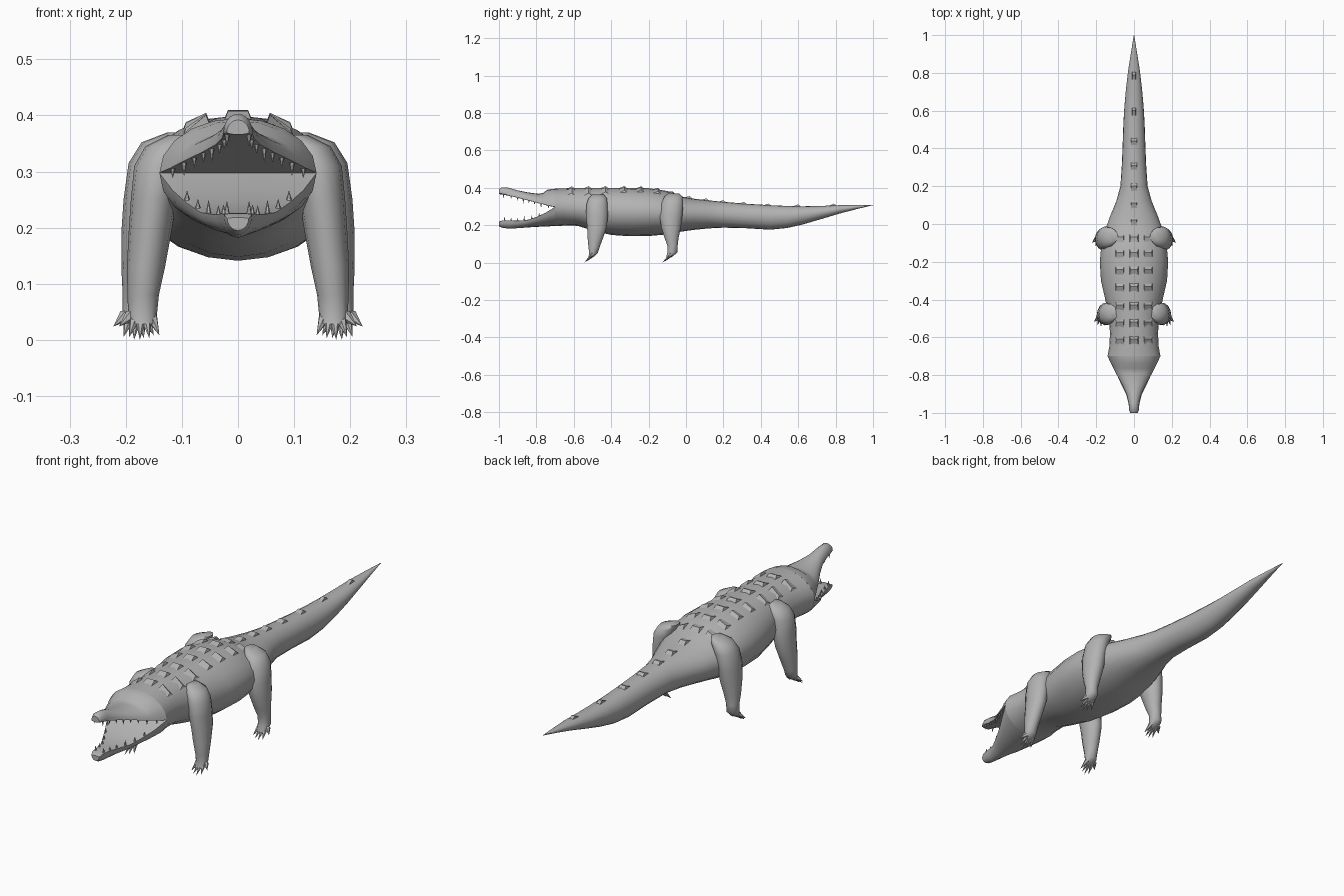
import bpy, bmesh, math
from mathutils import Vector

skin = bpy.data.materials.new("grey_skin")
skin.diffuse_color = (0.45, 0.45, 0.45, 1)


def finish(name, bm, angle=50):
    bmesh.ops.recalc_face_normals(bm, faces=bm.faces)
    me = bpy.data.meshes.new(name)
    bm.to_mesh(me)
    bm.free()
    me.materials.append(skin)
    me.shade_smooth()
    me.set_sharp_from_angle(angle=math.radians(angle))
    ob = bpy.data.objects.new(name, me)
    bpy.context.collection.objects.link(ob)
    return ob


def loft(bm, rings):
    vs = [[bm.verts.new(p) for p in r] for r in rings]
    n = len(vs[0])
    for a, b in zip(vs, vs[1:]):
        for i in range(n):
            j = (i + 1) % n
            bm.faces.new((a[i], a[j], b[j], b[i]))
    bm.faces.new(vs[0])
    bm.faces.new(vs[-1])


def cross(y, w, zb, zt, zm, n=20):
    """Cross-section with separate upper and lower half heights."""
    pts = []
    for i in range(n):
        a = 2 * math.pi * i / n
        s = math.sin(a)
        pts.append((w * math.cos(a), y, zm + s * ((zt - zm) if s > 0 else (zm - zb))))
    return pts


def spike(bm, base, tip, r, n=6):
    base, tip = Vector(base), Vector(tip)
    q = (tip - base).to_track_quat('Z', 'Y')
    ring = [bm.verts.new(base + q @ Vector((r * math.cos(2 * math.pi * i / n),
            r * math.sin(2 * math.pi * i / n), 0))) for i in range(n)]
    t = bm.verts.new(tip)
    for i in range(n):
        bm.faces.new((ring[i], ring[(i + 1) % n], t))
    bm.faces.new(ring)


def lerp_row(rows, y):
    for a, b in zip(rows, rows[1:]):
        if a[0] <= y <= b[0]:
            t = (y - a[0]) / (b[0] - a[0])
            return [p + (q - p) * t for p, q in zip(a, b)]
    return rows[-1]


# trunk and tail: y, half width, bottom, top, widest height
BODY = [(-0.70, .14, .195, .395, .297), (-0.65, .131, .198, .397, .295),
        (-0.58, .127, .197, .40, .29), (-0.50, .133, .172, .40, .28),
        (-0.40, .152, .148, .40, .272), (-0.30, .175, .141, .40, .27),
        (-0.20, .181, .142, .398, .268), (-0.10, .172, .151, .383, .265),
        (-0.03, .152, .165, .355, .262), (0.04, .127, .175, .342, .26),
        (0.12, .094, .183, .333, .258), (0.20, .072, .187, .325, .255),
        (0.32, .064, .184, .315, .25), (0.45, .059, .176, .307, .245),
        (0.54, .056, .185, .303, .246), (0.62, .051, .203, .301, .255),
        (0.72, .042, .232, .303, .268), (0.82, .030, .262, .307, .285),
        (0.92, .014, .288, .308, .299), (1.0, .001, .307, .309, .308)]
bm = bmesh.new()
loft(bm, [cross(*r) for r in BODY])
finish("body_and_tail", bm)

# upper jaw: flat roof, domed top; lower jaw: flat floor, rounded underside
UPPER = [(-1.0, .02, .366, .392, .37), (-.985, .026, .365, .403, .37),
         (-.95, .028, .358, .401, .36), (-.90, .04, .347, .386, .348),
         (-.85, .063, .334, .376, .335), (-.79, .096, .318, .368, .319),
         (-.765, .108, .312, .372, .313), (-.74, .121, .304, .391, .306),
         (-.70, .14, .297, .395, .298)]
LOWER = [(-1.0, .019, .195, .218, .216), (-.985, .025, .187, .225, .224),
         (-.95, .029, .182, .226, .225), (-.90, .042, .184, .224, .223),
         (-.85, .067, .188, .228, .227), (-.80, .09, .191, .244, .243),
         (-.75, .116, .194, .267, .266), (-.70, .14, .195, .298, .297)]
for name, rows in (("upper_jaw", UPPER), ("lower_jaw", LOWER)):
    bm = bmesh.new()
    loft(bm, [cross(*r) for r in rows])
    finish(name, bm)

# teeth along both jaw rims
for name, rows, sgn, ys in (
        ("upper_teeth", UPPER, -1, (-.975, -.935, -.90, -.87, -.84, -.81, -.775, -.735)),
        ("lower_teeth", LOWER, 1, (-.97, -.935, -.90, -.865, -.825, -.785))):
    bm = bmesh.new()
    for k, y in enumerate(ys):
        _, w, zb, zt, zm = lerp_row(rows, y)
        length = .024 if k % 3 == 0 else .017
        for s in (-1, 1):
            x = s * (w - .007)
            spike(bm, (x, y, zm - sgn * .004), (x, y, zm + sgn * length), .006)
    finish(name, bm)

# raised scale plates across the back and along the tail
bm = bmesh.new()


def plate(xc, y, half, h):
    def surf(x, yy):
        _, w, zb, zt, zm = lerp_row(BODY, yy)
        return zm + (zt - zm) * math.sqrt(max(0, 1 - (x / w) ** 2))
    v = []
    for x in (xc - half, xc + half):
        v.append([bm.verts.new(p) for p in (
            (x, y - .035, surf(x, y - .035) - .004),
            (xc + (x - xc) * .75, y, surf(x, y) + h),
            (x, y + .02, surf(x, y + .02) - .004))])
    a, b = v
    bm.faces.new(a)
    bm.faces.new(b)
    for i in range(3):
        j = (i + 1) % 3
        bm.faces.new((a[i], a[j], b[j], b[i]))


for y in (-.61, -.52, -.43, -.33, -.24, -.15, -.07):
    for x in (-.075, 0, .075):
        plate(x, y, .024, .011)
for y in (.02, .11, .20, .31, .44, .60, .79):
    plate(0, y, .018 if y < .5 else .01, .011)
finish("back_scales", bm, 30)

# legs: height, centre x, centre y, radius x, radius y
FRONT = [(.365, .105, -.47, .02, .03), (.345, .125, -.472, .04, .05),
         (.31, .14, -.476, .045, .058), (.25, .15, -.476, .041, .06),
         (.19, .157, -.476, .038, .054), (.13, .164, -.485, .034, .042),
         (.08, .169, -.492, .028, .03), (.05, .17, -.495, .026, .023),
         (.028, .17, -.51, .022, .012)]
HIND = [(.37, .105, -.065, .02, .03), (.352, .13, -.068, .042, .05),
        (.315, .15, -.073, .045, .06), (.25, .16, -.08, .044, .062),
        (.19, .166, -.08, .042, .054), (.13, .174, -.077, .034, .038),
        (.09, .179, -.072, .027, .028), (.055, .18, -.072, .026, .028),
        (.028, .18, -.092, .023, .014)]
for name, rows in (("front", FRONT), ("hind", HIND)):
    _, fx, fy, _, _ = rows[-1]
    for s, side in ((-1, "left"), (1, "right")):
        bm = bmesh.new()
        loft(bm, [[(s * (x + rx * math.cos(i * math.pi / 7)),
                    y + ry * math.sin(i * math.pi / 7), z)
                   for i in range(14)] for z, x, y, rx, ry in rows])
        finish(f"{name}_leg_{side}", bm)
        # clawed toes fanned forward
        bm = bmesh.new()
        for off, dy, z in ((-.03, -.018, .008), (-.012, -.03, .003), (.005, -.034, 0),
                           (.024, -.028, .005), (.042, -.008, .024)):
            spike(bm, (s * (fx + off * .5), fy + .012, .043),
                  (s * (fx + off), fy + dy, z), .012)
        finish(f"{name}_toes_{side}", bm)
